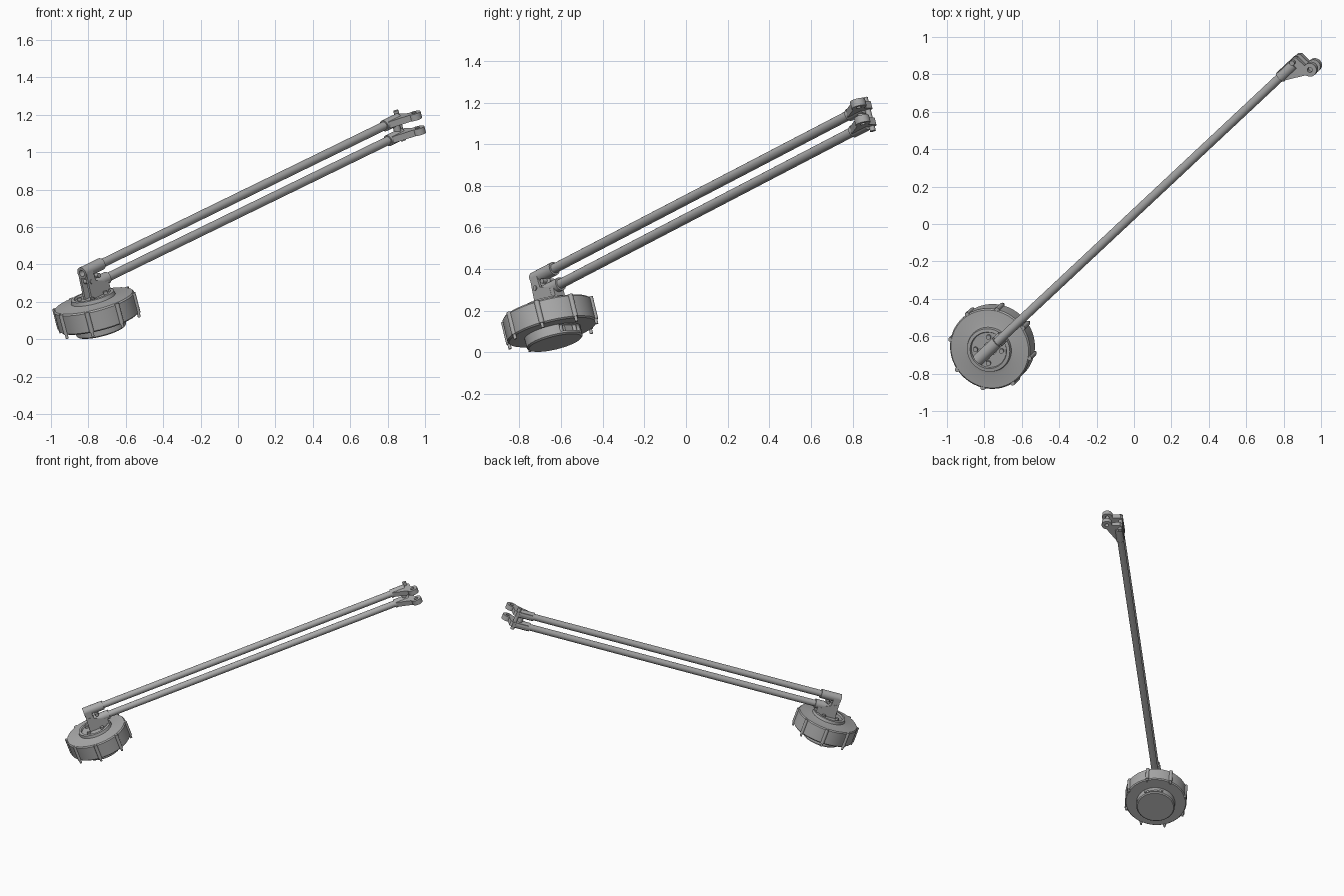
import bpy, bmesh, math
from mathutils import Matrix, Vector

cube = bpy.data.objects.get("Cube")
if cube:
    bpy.data.objects.remove(cube, do_unlink=True)

grey = bpy.data.materials.new("plain_grey")
grey.use_nodes = True
grey.diffuse_color = (0.4, 0.4, 0.4, 1)
grey.node_tree.nodes["Principled BSDF"].inputs["Base Color"].default_value = (0.4, 0.4, 0.4, 1)

# One tilted frame: x runs along the rods, z along the wheel axis
FRAME = (Matrix.Translation((-0.757, -0.655, 0.152))
         @ Matrix.Rotation(math.radians(43.1), 4, 'Z')
         @ Matrix.Rotation(math.radians(-19.6), 4, 'Y'))
ALONG = Matrix.Rotation(math.pi / 2, 4, 'Y')
ACROSS = Matrix.Rotation(-math.pi / 2, 4, 'X')
UP = Matrix.Identity(4)


def finish(name, bm, local):
    bmesh.ops.remove_doubles(bm, verts=bm.verts, dist=1e-5)
    bmesh.ops.recalc_face_normals(bm, faces=bm.faces)
    mesh = bpy.data.meshes.new(name)
    bm.to_mesh(mesh)
    bm.free()
    mesh.materials.append(grey)
    ob = bpy.data.objects.new(name, mesh)
    bpy.context.collection.objects.link(ob)
    ob.matrix_world = FRAME @ local
    bpy.ops.object.select_all(action='DESELECT')
    ob.select_set(True)
    bpy.context.view_layer.objects.active = ob
    bpy.ops.object.shade_smooth_by_angle(angle=math.radians(35))
    return ob


def lathe(name, profile, at=(0, 0, 0), turn=UP, steps=32):
    """Spin (radius, height) points around the local z axis."""
    bm = bmesh.new()
    verts = [bm.verts.new((r, 0, z)) for r, z in profile]
    edges = [bm.edges.new(p) for p in zip(verts, verts[1:])]
    bmesh.ops.spin(bm, geom=verts + edges, cent=(0, 0, 0), axis=(0, 0, 1),
                   angle=math.tau, steps=steps, use_duplicate=False)
    return finish(name, bm, Matrix.Translation(at) @ turn)


def rod(name, r, length, at, turn=UP, steps=24):
    return lathe(name, [(0, 0), (r, 0), (r, length), (0, length)], at, turn, steps)


def tube(name, r, hole, length, at, turn=UP):
    ring = [(hole, 0), (r, 0), (r, length), (hole, length), (hole, 0)]
    return lathe(name, ring, at, turn, 24)


def prism(name, outline, depth, at=(0, 0, 0), turn=UP):
    """Extrude an outline symmetrically along local z."""
    bm = bmesh.new()
    face = bm.faces.new([bm.verts.new((x, y, -depth / 2)) for x, y in outline])
    out = bmesh.ops.extrude_face_region(bm, geom=[face])
    bmesh.ops.translate(bm, vec=(0, 0, depth),
                        verts=[v for v in out["geom"] if isinstance(v, bmesh.types.BMVert)])
    return finish(name, bm, Matrix.Translation(at) @ turn)


def box(name, size, at):
    a, b = size[0] / 2, size[1] / 2
    return prism(name, [(-a, -b), (a, -b), (a, b), (-a, b)], size[2], at)


# Wheel body with a raised collar on top
lathe("wheel_body", [(0, -0.06), (0.214, -0.06), (0.221, -0.053), (0.221, 0.05), (0.214, 0.058),
                     (0.14, 0.064), (0.122, 0.068), (0.118, 0.088), (0.1, 0.09),
                     (0.096, 0.078), (0, 0.078)], steps=64)

# Ribs with screw tips around the rim
for i in range(8):
    a = math.radians(35 + 45 * i)
    spot = Vector((0.22 * math.cos(a), 0.22 * math.sin(a), 0))
    rod("rim_rib", 0.013, 0.113, spot + Vector((0, 0, -0.056)), steps=12)
    rod("rim_screw", 0.008, 0.024, spot + Vector((0, 0, -0.08)), steps=12)

# Lower cap with an opening on the rod side
cap = lathe("lower_cap", [(0, -0.055), (0.138, -0.055), (0.138, -0.106), (0.13, -0.113),
                          (0, -0.113)], steps=48)
cutter = box("cap_cutter", (0.09, 0.13, 0.034), (0.125, 0, -0.079))
cutter.hide_render = True
cutter.hide_viewport = True
cut = cap.modifiers.new("opening", 'BOOLEAN')
cut.operation = 'DIFFERENCE'
cut.object = cutter
box("opening_block", (0.03, 0.05, 0.03), (0.1, 0, -0.075))
for y in (-0.045, 0.045):
    rod("opening_bolt", 0.012, 0.036, (0.105, y, -0.097), steps=12)

# Bolts inside the collar
for i in range(4):
    a = math.radians(45 + 90 * i)
    rod("collar_bolt", 0.013, 0.018, (0.072 * math.cos(a), 0.072 * math.sin(a), 0.075), steps=12)

# Bracket joining the wheel to both rods
bracket = [(-0.04, 0.07), (0.085, 0.07), (0.085, 0.14), (0.022, 0.165),
           (0.018, 0.225), (-0.03, 0.225)]
for y in (-0.026, 0.026):
    prism("bracket_plate", [(x, -z) for x, z in bracket], 0.014, (0, y, 0), ACROSS)
box("bracket_block", (0.1, 0.064, 0.07), (0.06, 0, 0.11))
for x, z in ((-0.01, 0.17), (0.05, 0.185)):
    rod("bracket_pin", 0.012, 0.076, (x, -0.038, z), ACROSS, 12)
rod("sleeve_post", 0.016, 0.06, (0.05, 0, 0.15), steps=16)

# Twin rods with a sleeve at each end
UPPER, LOWER = 0.225, 0.141
for side, z, start in (("upper", UPPER, -0.034), ("lower", LOWER, 0.012)):
    rod(side + "_rod", 0.0235, 2.38, (0.04, 0, z), ALONG)
    tube(side + "_base_sleeve", 0.033, 0.018, 0.15 if z == UPPER else 0.12, (start, 0, z), ALONG)
    tube(side + "_end_sleeve", 0.031, 0.016, 0.11, (2.316, 0, z), ALONG)
    # Side arm reaching out to a hinge eye
    prism(side + "_side_arm", [(2.33, 0.029), (2.45, 0.029), (2.465, 0.015), (2.468, -0.045),
                               (2.44, -0.088), (2.33, -0.029)], 0.036, (0, 0, z))
    tube(side + "_hinge_eye", 0.037, 0.014, 0.036, (2.474, -0.08, z - 0.018))

# Spacer and pin through the two ends
rod("end_spacer", 0.02, 0.084, (2.4, 0, LOWER))
rod("end_pin", 0.014, 0.17, (2.435, 0.012, 0.1), steps=16)
